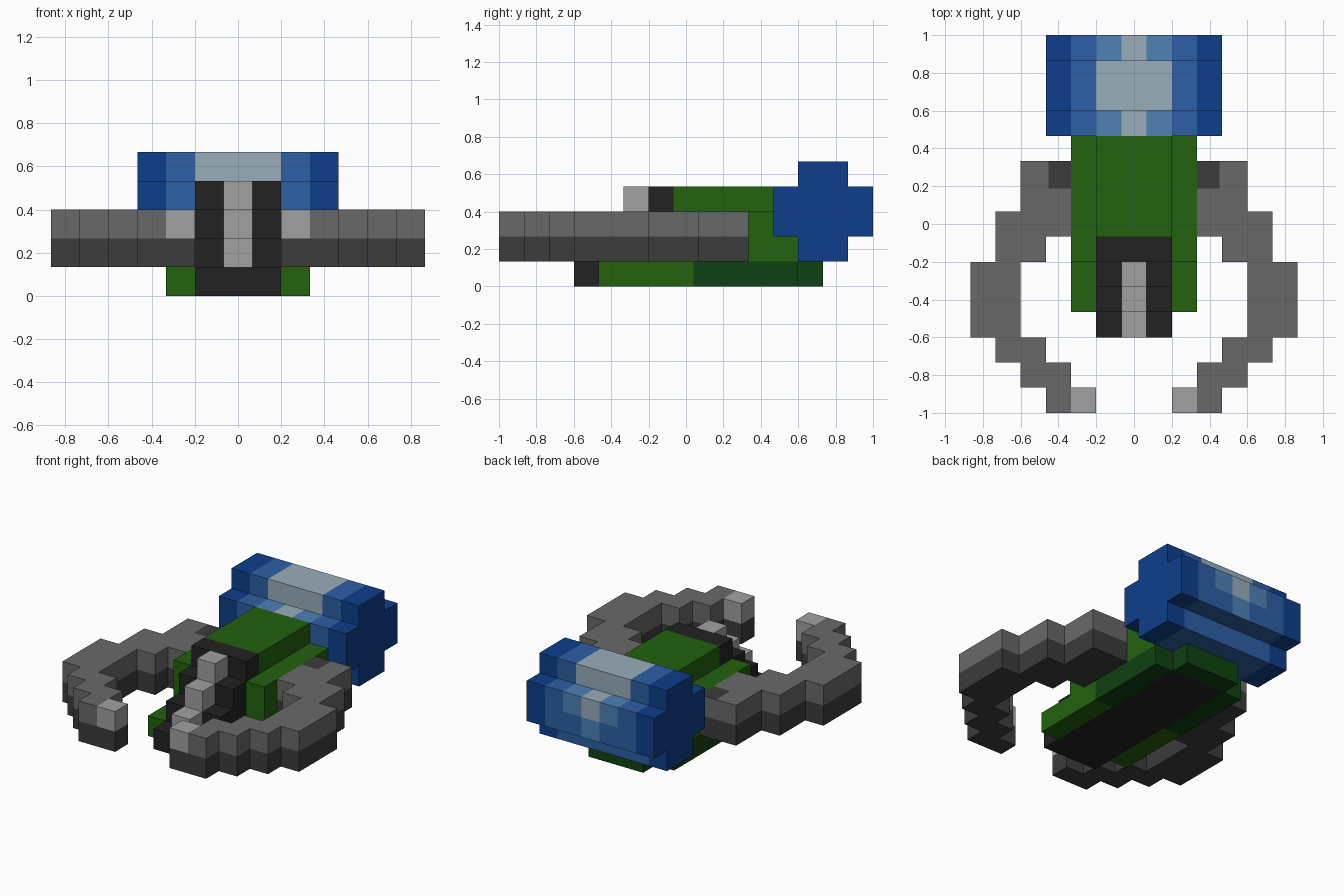
import bpy, bmesh
from mathutils import Vector

if "Cube" in bpy.data.objects:
    bpy.data.objects.remove(bpy.data.objects["Cube"], do_unlink=True)

U = 2 / 15  # one grid block


def linear(v):
    v /= 255
    return v / 12.92 if v <= 0.04045 else ((v + 0.055) / 1.055) ** 2.4


def material(name, rgb):
    col = [linear(v) for v in rgb] + [1]
    m = bpy.data.materials.new(name)
    m.use_nodes = True
    m.diffuse_color = col
    bsdf = next(n for n in m.node_tree.nodes if n.type == 'BSDF_PRINCIPLED')
    bsdf.inputs["Base Color"].default_value = col
    return m


M = {n: material(n.replace("_", " "), c) for n, c in {
    "green": (34, 98, 14), "dark_green": (15, 66, 18), "black": (34, 34, 34),
    "light_grey": (161, 161, 161), "grey": (105, 105, 105), "dark_grey": (60, 60, 60),
    "dark_blue": (13, 63, 139), "mid_blue": (45, 96, 166), "light_blue": (78, 129, 182),
    "pale_blue": (153, 173, 187)}.items()}


def prism(name, outline, axis, lo, hi, rule, cuts=()):
    """Extrude an outline (block units) along x or z, cut it, colour faces by rule(centre, normal)."""
    bm = bmesh.new()
    place = (lambda p: (lo, p[0], p[1])) if axis == 'x' else (lambda p: (p[0], p[1], lo))
    face = bm.faces.new([bm.verts.new(place(p)) for p in outline])
    geom = bmesh.ops.extrude_face_region(bm, geom=[face])["geom"]
    step = Vector((hi - lo, 0, 0) if axis == 'x' else (0, 0, hi - lo))
    bmesh.ops.translate(bm, vec=step, verts=[g for g in geom if isinstance(g, bmesh.types.BMVert)])
    for ax, pos in cuts:
        no = Vector([float(ax == a) for a in "xyz"])
        bmesh.ops.bisect_plane(bm, geom=bm.verts[:] + bm.edges[:] + bm.faces[:], dist=1e-4,
                               plane_co=no * pos, plane_no=no)
    bmesh.ops.recalc_face_normals(bm, faces=bm.faces[:])
    bm.normal_update()
    names = []
    for f in bm.faces:
        key = rule(f.calc_center_median(), f.normal) if callable(rule) else rule
        if key not in names:
            names.append(key)
        f.material_index = names.index(key)
    bmesh.ops.scale(bm, vec=(U, U, U), verts=bm.verts[:])
    me = bpy.data.meshes.new(name)
    bm.to_mesh(me)
    bm.free()
    for n in names:
        me.materials.append(M[n])
    ob = bpy.data.objects.new(name, me)
    bpy.context.collection.objects.link(ob)
    return ob


# Base plate: green, darker towards the back, black nose and underside
def base_rule(c, n):
    if c.y < -3.5 or (n.z < -0.5 and abs(c.x) < 1.5 and c.y < 4.5):
        return "black"
    return "dark_green" if c.y > 0.3 else "green"


base = [(-1.5, -4.5), (1.5, -4.5), (1.5, -3.5), (2.5, -3.5), (2.5, 4.5), (1.5, 4.5),
        (1.5, 5.5), (-1.5, 5.5), (-1.5, 4.5), (-2.5, 4.5), (-2.5, -3.5), (-1.5, -3.5)]
prism("base_plate", base, 'z', 0, 1, base_rule,
      [('x', -1.5), ('x', 1.5), ('y', -3.5), ('y', 0.3), ('y', 4.5)])

# Main body and raised ridge
prism("body", [(-1.5, 1), (4.5, 1), (4.5, 2), (3.5, 2), (3.5, 3), (-1.5, 3)],
      'x', -2.5, 2.5, "green")
prism("body_ridge", [(-0.5, 3), (3.5, 3), (3.5, 4), (-0.5, 4)], 'x', -1.5, 1.5, "green")

# Stepped nose with a light centre strip
prism("nose_steps", [(-3.5, 1), (-0.5, 1), (-0.5, 4), (-1.5, 4), (-1.5, 3), (-2.5, 3),
                     (-2.5, 2), (-3.5, 2)], 'x', -1.5, 1.5, "black")
prism("nose_strip", [(-4.5, 1), (-1.5, 1), (-1.5, 4), (-2.5, 4), (-2.5, 3), (-3.5, 3),
                     (-3.5, 2), (-4.5, 2)], 'x', -0.5, 0.5, "light_grey")


# Curved claw arms: dark lower half, light tips, dark patch at the root
def claw_rule(c, n):
    if c.z < 2:
        return "dark_grey"
    if abs(c.x) < 2.5 and c.y < -6.4:
        return "light_grey"
    if n.z > 0.5 and abs(c.x) < 3.4 and c.y > 1.4:
        return "dark_grey"
    return "grey"


claw = [(2.5, 2.5), (4.5, 2.5), (4.5, .5), (5.5, .5), (5.5, -1.5), (6.5, -1.5), (6.5, -4.5),
        (5.5, -4.5), (5.5, -5.5), (4.5, -5.5), (4.5, -6.5), (3.5, -6.5), (3.5, -7.5),
        (1.5, -7.5), (1.5, -6.5), (2.5, -6.5), (2.5, -5.5), (3.5, -5.5), (3.5, -4.5),
        (4.5, -4.5), (4.5, -1.5), (3.5, -1.5), (3.5, -.5), (2.5, -.5)]
for side, s in (("left", 1), ("right", -1)):
    prism(side + "_claw", [(s * x, y) for x, y in claw], 'z', 1, 3, claw_rule,
          [('z', 2), ('x', s * 2.5), ('x', s * 3.4), ('y', 1.4), ('y', -6.5)])


# Rear drum: cross-shaped section, blue bands getting paler towards the middle
def drum_rule(c, n):
    ax = abs(c.x)
    if ax > 2.5:
        return "dark_blue"
    if ax > 1.5:
        return "mid_blue"
    if c.z > 4.2:
        return "pale_blue"
    if c.z > 3:
        return "pale_blue" if ax < 0.5 else "light_blue"
    return "light_blue" if ax < 0.5 and c.z > 2 else "mid_blue"


drum = [(4.5, 1), (6.5, 1), (6.5, 2), (7.5, 2), (7.5, 4), (6.5, 4), (6.5, 5), (4.5, 5),
        (4.5, 4), (3.5, 4), (3.5, 2), (4.5, 2)]
prism("rear_drum", drum, 'x', -3.5, 3.5, drum_rule,
      [('x', i - 2.5) for i in range(6)] + [('z', 3)])
